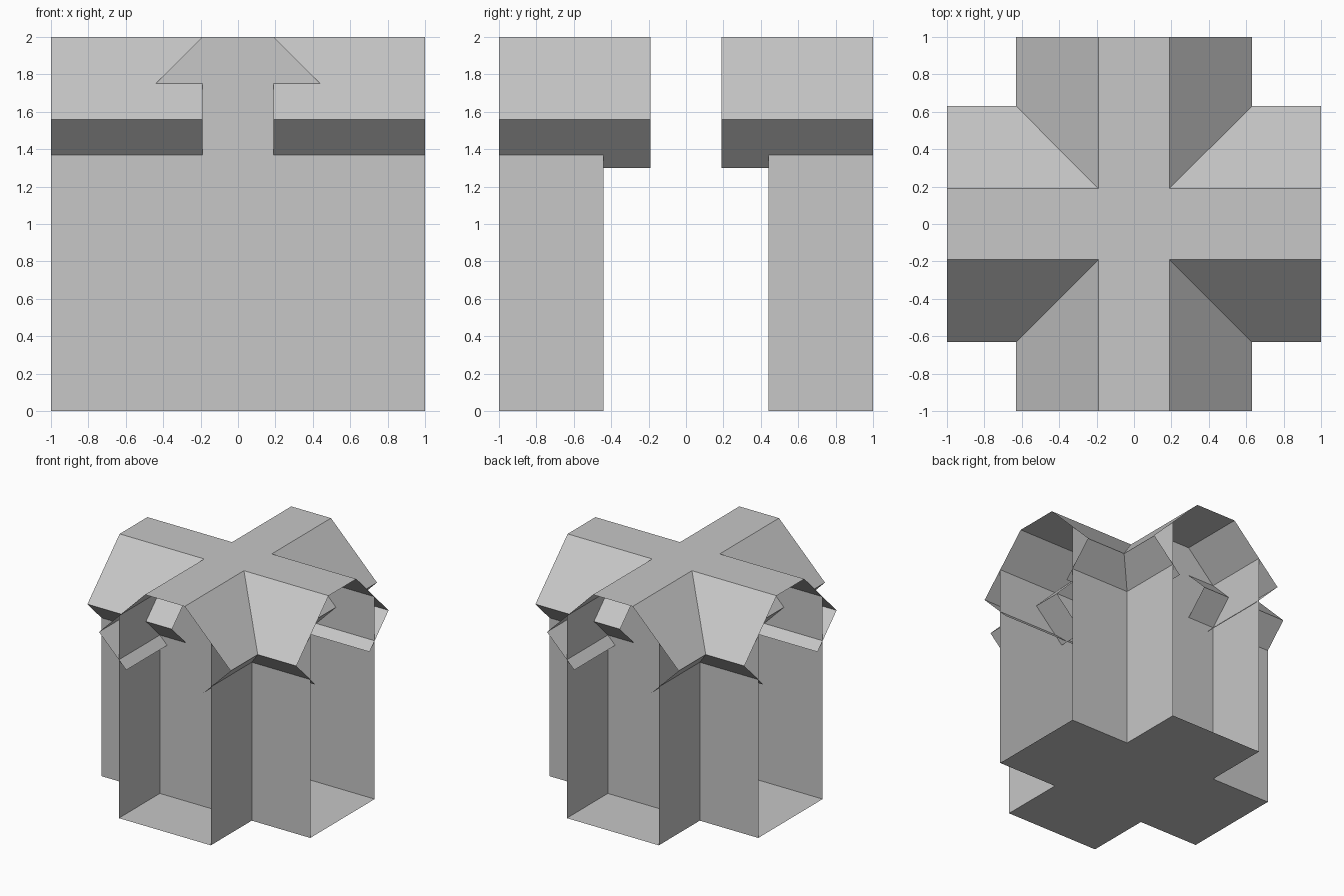
import bpy, bmesh
from math import pi
from mathutils import Matrix, Vector

cube = bpy.data.objects.get("Cube")
if cube:
    bpy.data.objects.remove(cube, do_unlink=True)

GREY = (0.57, 0.57, 0.57, 1)
mat = bpy.data.materials.new("plain grey")
mat.use_nodes = True
mat.diffuse_color = GREY
mat.node_tree.nodes["Principled BSDF"].inputs["Base Color"].default_value = GREY

END = 1.0      # arm reach
WALL = 0.44    # half width between walls
TOP = 0.19     # half width of the flat ridge
EAVE = 0.63    # half width at the eaves
LIP = 0.37     # inner edge of the soffit
HIGH = 2.0
WALL_Z = HIGH - (WALL - TOP)
EAVE_Z = HIGH - (EAVE - TOP)
LIP_Z = EAVE_Z - (EAVE - LIP)


def make(name, polygons, angle=0.0):
    """Flat-faced sheet object from a list of polygons, turned about z."""
    bm = bmesh.new()
    for poly in polygons:
        bm.faces.new([bm.verts.new(p) for p in poly])
    bmesh.ops.remove_doubles(bm, verts=bm.verts, dist=0.0001)
    bm.transform(Matrix.Rotation(angle, 4, 'Z'))
    mesh = bpy.data.meshes.new(name)
    bm.to_mesh(mesh)
    bm.free()
    mesh.materials.append(mat)
    obj = bpy.data.objects.new(name, mesh)
    bpy.context.collection.objects.link(obj)
    return obj


# Cross-shaped floor, facing down
quarter = [Vector((END, -WALL, 0)), Vector((END, WALL, 0)), Vector((WALL, WALL, 0))]
cross = [Matrix.Rotation(i * pi / 2, 3, 'Z') @ p for i in range(4) for p in quarter]
make("floor", [cross[::-1]])

# Long walls with a gable in the middle, running the whole passage
outline = [(-END, 0), (END, 0), (END, WALL_Z), (WALL, WALL_Z), (TOP, HIGH),
           (-TOP, HIGH), (-WALL, WALL_Z), (-END, WALL_Z)]
for name, turn in (("front", 0), ("back", pi)):
    make(name + "_long_wall", [[(x, -WALL, z) for x, z in outline]], turn)

# Short side walls of the front and back arms
for sy, end in ((-1, "front"), (1, "back")):
    for sx, side in ((-1, "right"), (1, "left")):
        wall = [(sx * WALL, sy * WALL, 0), (sx * WALL, sy * END, 0),
                (sx * WALL, sy * END, WALL_Z), (sx * WALL, sy * WALL, WALL_Z)]
        if sx * sy < 0:
            wall.reverse()
        make(f"{end}_{side}_side_wall", [wall])

# Four roof arms: soffit, slope, flat ridge, slope, soffit
profile = [(-LIP, LIP_Z), (-EAVE, EAVE_Z), (-TOP, HIGH),
           (TOP, HIGH), (EAVE, EAVE_Z), (LIP, LIP_Z)]
strips = [[(TOP, a, za), (END, a, za), (END, b, zb), (TOP, b, zb)]
          for (a, za), (b, zb) in zip(profile, profile[1:])]
for i, side in enumerate(("left", "back", "right", "front")):
    make(side + "_roof_arm", strips, i * pi / 2)

# Flat roof centre joining the arms
make("roof_centre", [[(-TOP, -TOP, HIGH), (TOP, -TOP, HIGH),
                      (TOP, TOP, HIGH), (-TOP, TOP, HIGH)]])
